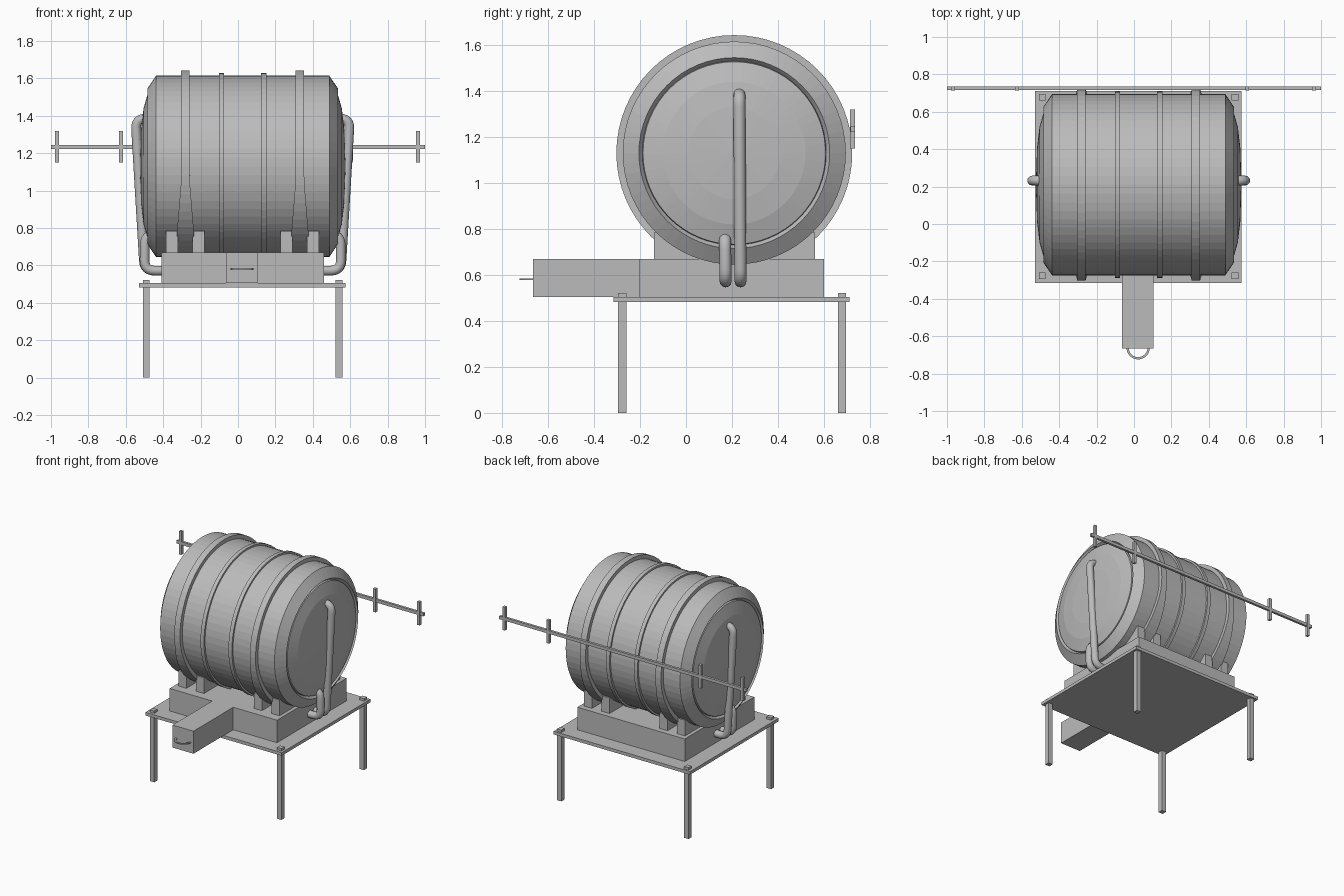
import bpy, bmesh, math
from mathutils import Vector, Matrix

cube = bpy.data.objects.get("Cube")
if cube:
    bpy.data.objects.remove(cube)

grey = bpy.data.materials.new("plain grey")
grey.use_nodes = True
tint = (0.5, 0.5, 0.5, 1)
grey.diffuse_color = tint
grey.node_tree.nodes["Principled BSDF"].inputs["Base Color"].default_value = tint

MID_X = 0.025                        # symmetry plane of the drum and table
AXIS = Vector((MID_X, 0.21, 1.13))   # centre of the drum


def finish(name, bm, smooth=None):
    mesh = bpy.data.meshes.new(name)
    bmesh.ops.recalc_face_normals(bm, faces=bm.faces)
    bm.to_mesh(mesh)
    bm.free()
    mesh.materials.append(grey)
    obj = bpy.data.objects.new(name, mesh)
    bpy.context.collection.objects.link(obj)
    if smooth:
        bpy.ops.object.select_all(action='DESELECT')
        obj.select_set(True)
        bpy.context.view_layer.objects.active = obj
        bpy.ops.object.shade_smooth_by_angle(angle=math.radians(smooth))
    return obj


def box(name, x, y, z):
    bm = bmesh.new()
    size = [b - a for a, b in (x, y, z)]
    mid = [(a + b) / 2 for a, b in (x, y, z)]
    bmesh.ops.create_cube(bm, size=1, matrix=Matrix.Translation(mid) @ Matrix.Diagonal((*size, 1)))
    return finish(name, bm)


def lathe(name, profile, centre, closed=False, steps=64, flare=None):
    """Spin (x offset, radius) points around the x axis."""
    bm = bmesh.new()
    verts = [bm.verts.new((x, 0, r)) for x, r in profile]
    pairs = list(zip(verts, verts[1:]))
    if closed:
        pairs.append((verts[-1], verts[0]))
    edges = [bm.edges.new(p) for p in pairs]
    bmesh.ops.spin(bm, geom=verts + edges, cent=(0, 0, 0), axis=(1, 0, 0),
                   angle=math.tau, steps=steps, use_duplicate=False)
    bmesh.ops.remove_doubles(bm, verts=bm.verts, dist=0.0002)
    if flare:
        for v in bm.verts:
            v.co.x *= flare(v.co.z)
    bmesh.ops.translate(bm, verts=bm.verts, vec=centre)
    return finish(name, bm)


def pipe(name, points, radius, bend, sides=12):
    """Round tube along a path whose corners are rounded by the bend size."""
    points = [Vector(p) for p in points]
    path = [points[0]]
    for a, b, c in zip(points, points[1:], points[2:]):
        start = b + (a - b).normalized() * bend
        end = b + (c - b).normalized() * bend
        for i in range(7):
            t = i / 6
            path.append(start.lerp(b, t).lerp(b.lerp(end, t), t))
    path.append(points[-1])
    bm = bmesh.new()
    rings = []
    for i, p in enumerate(path):
        along = (path[min(i + 1, len(path) - 1)] - path[max(i - 1, 0)]).normalized()
        side = Vector((0, 1, 0))
        up = along.cross(side).normalized()
        rings.append([bm.verts.new(p + radius * (math.cos(k * math.tau / sides) * side
                                                 + math.sin(k * math.tau / sides) * up))
                      for k in range(sides)])
    for r, s in zip(rings, rings[1:]):
        for k in range(sides):
            n = (k + 1) % sides
            bm.faces.new((r[k], r[n], s[n], s[k]))
    bm.faces.new(rings[0])
    bm.faces.new(rings[-1])
    return finish(name, bm, smooth=40)


# Drum with chamfered rims, a groove and a shallow domed head at each end
half = [(0.55, 0), (0.543, 0.2), (0.53, 0.31), (0.505, 0.397),
        (0.49, 0.4), (0.51, 0.415), (0.463, 0.485)]
lathe("drum", half + [(-x, r) for x, r in reversed(half)], AXIS)


# Hoops: two thin ones and two wide straps that flare toward the cradle
def hoop(name, x, width, radius, flare=None):
    w = width / 2
    lathe(name, [(-w, 0.47), (-w, radius), (w, radius), (w, 0.47)],
          Vector((x, AXIS.y, AXIS.z)), closed=True, flare=flare)


def strap_flare(z):
    return 1 + max(0, min(1, (-0.08 - z) / 0.28))


for side, sign in (("right", -1), ("left", 1)):
    hoop(side + "_thin_hoop", MID_X + sign * 0.113, 0.028, 0.498)
    strap_x = MID_X + sign * 0.306
    hoop(side + "_strap", strap_x, 0.046, 0.513, strap_flare)
    # Cradle plates either side of the strap
    for part, offset in (("inner", -sign * 0.071), ("outer", sign * 0.071)):
        x = strap_x + offset
        box(f"{side}_{part}_cradle", (x - 0.032, x + 0.032), (-0.14, 0.56), (0.66, 0.785))

# Base box, drawer and pull handle
box("base_box", (-0.41, 0.46), (-0.205, 0.6), (0.505, 0.67))
box("drawer", (-0.065, 0.105), (-0.665, -0.2), (0.505, 0.67))
bm = bmesh.new()
rings = []
for i in range(17):
    a = math.pi * i / 16
    rings.append([bm.verts.new((0.022 + r * math.cos(a), -0.662 - r * math.sin(a), z))
                  for r, z in ((0.05, 0.577), (0.062, 0.577), (0.062, 0.584), (0.05, 0.584))])
for r, s in zip(rings, rings[1:]):
    for k in range(4):
        bm.faces.new((r[k], r[k - 1], s[k - 1], s[k]))
bm.faces.new(rings[0])
bm.faces.new(rings[-1])
finish("drawer_handle", bm)

# Table with four legs that poke through the top
box("table_top", (-0.53, 0.575), (-0.315, 0.71), (0.482, 0.505))
for side, x in (("right", -0.49), ("left", 0.54)):
    for end, y in (("front", -0.277), ("back", 0.678)):
        box(f"{end}_{side}_leg", (x - 0.018, x + 0.018), (y - 0.018, y + 0.018), (0, 0.522))

# Long rail behind the drum with upright pegs
box("rail", (-1, 1), (0.716, 0.734), (1.222, 1.245))
for i, x in enumerate((-0.968, -0.625, 0.605, 0.962)):
    box(f"rail_peg_{i + 1}", (x - 0.01, x + 0.01), (0.713, 0.735), (1.15, 1.32))

# Long and short pipes from each drum head down into the base box
for side, sign in (("right", -1), ("left", 1)):
    def at(x, y, z):
        return (MID_X + sign * x, y, z)
    pipe(side + "_long_pipe", [at(0.5, 0.232, 1.385), at(0.573, 0.232, 1.385),
                               at(0.525, 0.237, 0.572), at(0.42, 0.237, 0.572)], 0.026, 0.055)
    pipe(side + "_short_pipe", [at(0.47, 0.17, 0.765), at(0.523, 0.17, 0.765),
                                at(0.525, 0.172, 0.572), at(0.42, 0.172, 0.572)], 0.026, 0.055)
